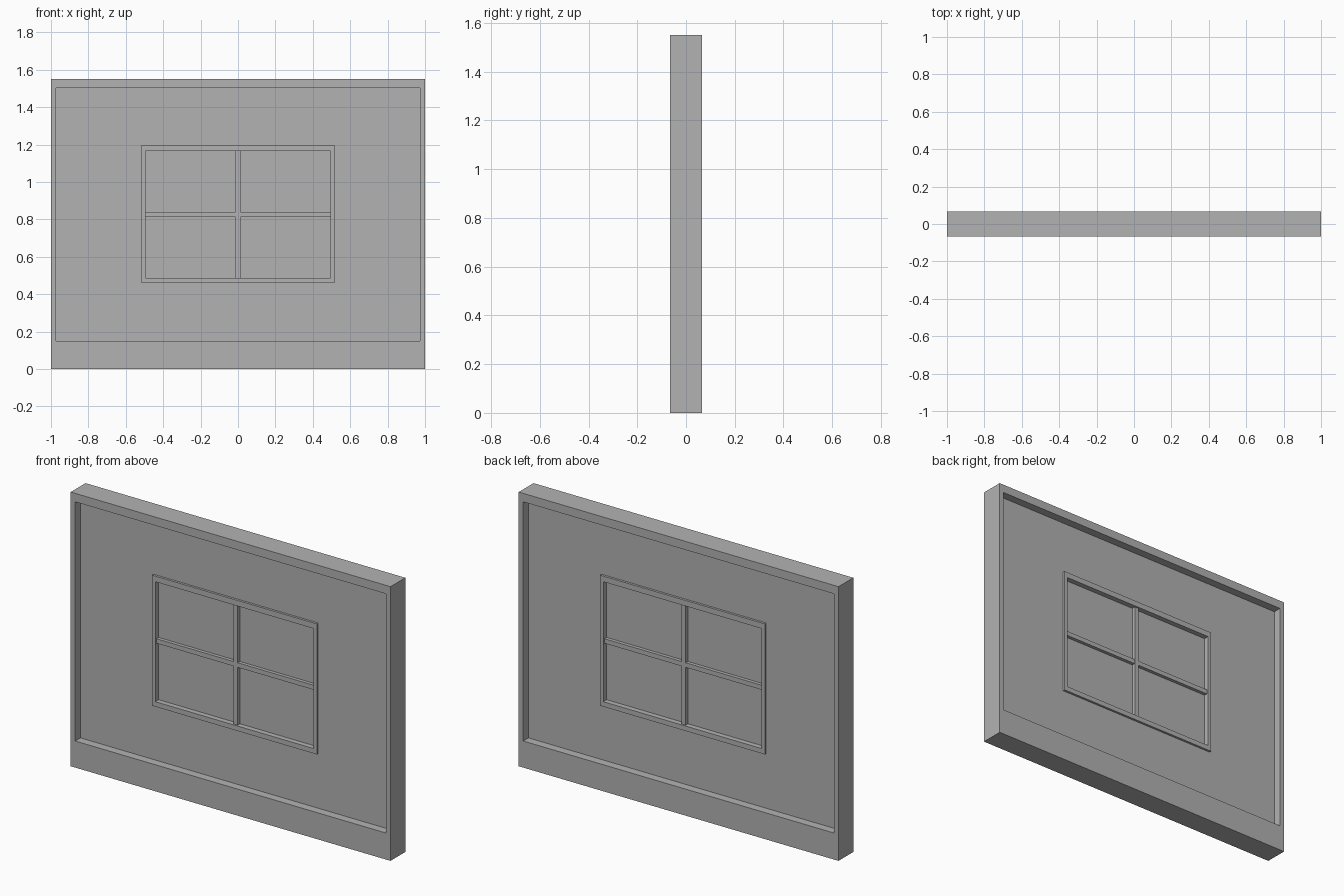
import bpy
import bmesh

cube = bpy.data.objects.get("Cube")
if cube:
    bpy.data.objects.remove(cube, do_unlink=True)

grey = bpy.data.materials.new("plain_grey")
grey.use_nodes = True
colour = (0.448, 0.448, 0.448, 1)
grey.diffuse_color = colour
grey.node_tree.nodes["Principled BSDF"].inputs["Base Color"].default_value = colour


def finish(name, bm):
    bmesh.ops.recalc_face_normals(bm, faces=bm.faces)
    mesh = bpy.data.meshes.new(name)
    bm.to_mesh(mesh)
    bm.free()
    mesh.materials.append(grey)
    obj = bpy.data.objects.new(name, mesh)
    bpy.context.collection.objects.link(obj)
    return obj


def loop(bm, rect, y):
    """Four corners of an upright rectangle (half width, bottom, top)."""
    w, lo, hi = rect
    return [bm.verts.new((x, y, z)) for x, z in ((-w, lo), (w, lo), (w, hi), (-w, hi))]


def ring(name, outer, inner, half_depth):
    """Rectangular frame with a rectangular opening, centred on y = 0."""
    bm = bmesh.new()
    loops = [loop(bm, r, y) for r, y in ((outer, -half_depth), (outer, half_depth),
                                         (inner, half_depth), (inner, -half_depth))]
    for a, b in zip(loops, loops[1:] + loops[:1]):
        for i in range(4):
            j = (i + 1) % 4
            bm.faces.new((a[i], a[j], b[j], b[i]))
    return finish(name, bm)


def slab(name, rect, half_depth):
    bm = bmesh.new()
    front, back = loop(bm, rect, -half_depth), loop(bm, rect, half_depth)
    bm.faces.new(front)
    bm.faces.new(back)
    for i in range(4):
        j = (i + 1) % 4
        bm.faces.new((front[i], front[j], back[j], back[i]))
    return finish(name, bm)


# Rectangles: half width, bottom, top
border = (1.0, 0.0, 1.55)
recess = (0.972, 0.15, 1.502)
casing = (0.515, 0.459, 1.197)
opening = (0.495, 0.487, 1.165)
mid, bar = 0.826, 0.013

# Wall: deep border with a thinner recessed panel
ring("wall_border", border, recess, 0.066)
ring("wall_panel", recess, casing, 0.019)

# Window: casing, cross bars and thin pane
ring("window_frame", casing, opening, 0.032)
slab("vertical_bar", (bar, opening[1], opening[2]), 0.022)
slab("horizontal_bar", (opening[0], mid - bar, mid + bar), 0.0215)
slab("window_pane", opening, 0.002)
